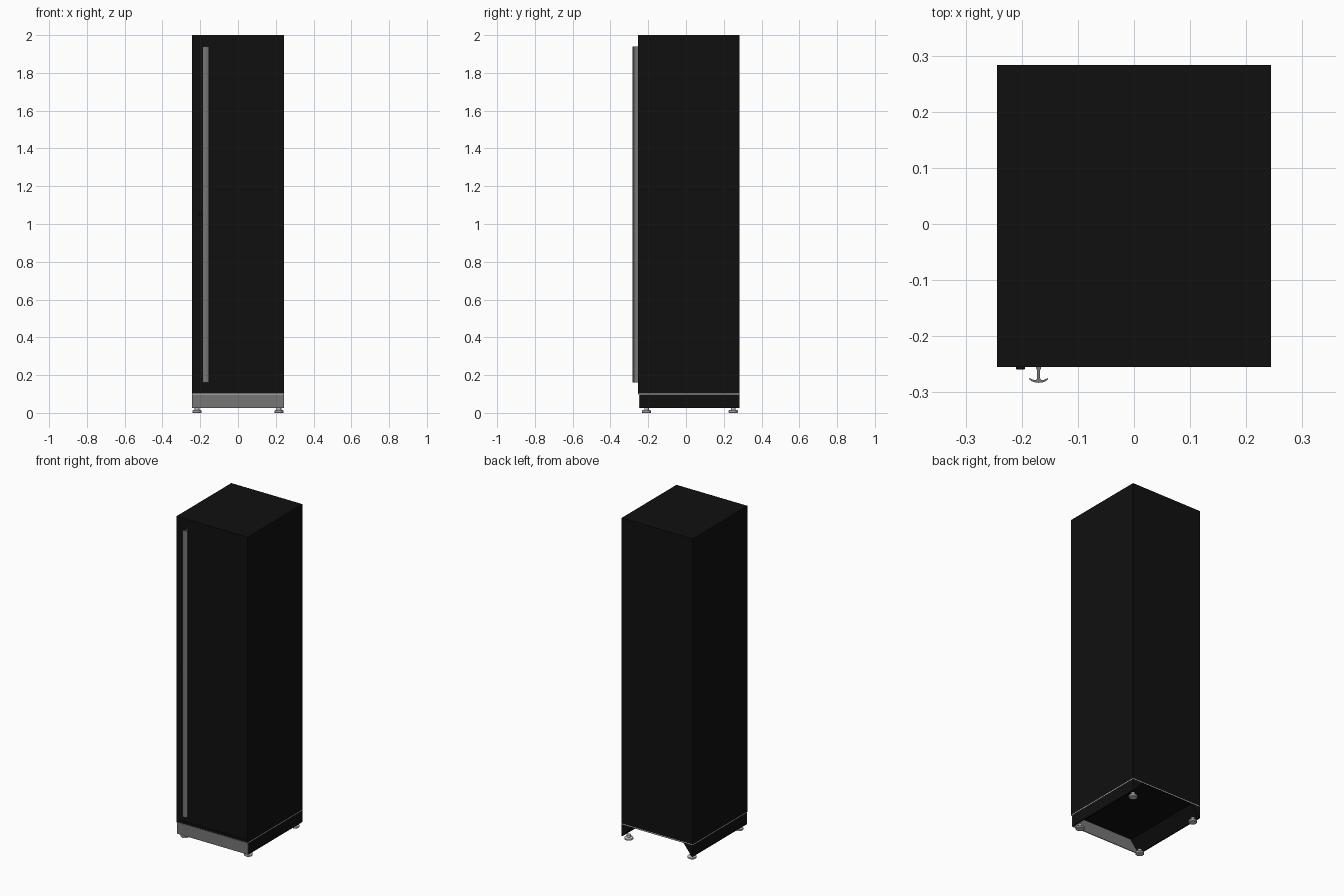
import bpy, bmesh, math

if "Cube" in bpy.data.objects:
    bpy.data.objects.remove(bpy.data.objects["Cube"])

def material(name, c):
    m = bpy.data.materials.new(name)
    m.diffuse_color = (c, c, c, 1)
    m.use_nodes = True
    m.node_tree.nodes["Principled BSDF"].inputs["Base Color"].default_value = m.diffuse_color
    return m

BLACK = material("black_finish", 0.005)
STEEL = material("brushed_steel", 0.18)

def finish(name, bm, mat=None):
    bmesh.ops.recalc_face_normals(bm, faces=bm.faces)
    me = bpy.data.meshes.new(name)
    bm.to_mesh(me)
    bm.free()
    ob = bpy.data.objects.new(name, me)
    bpy.context.collection.objects.link(ob)
    if mat:
        me.materials.append(mat)
    return ob

def box(name, x, y, z, mat=None):
    bm = bmesh.new()
    bmesh.ops.create_cube(bm, size=1)
    for v in bm.verts:
        v.co = [a[0] + (c + 0.5) * (a[1] - a[0]) for a, c in zip((x, y, z), v.co)]
    return finish(name, bm, mat)

def prism(name, pts, vec, mat=None):
    """Extrude a closed 3D outline along a vector."""
    bm = bmesh.new()
    f = bm.faces.new([bm.verts.new(p) for p in pts])
    ext = bmesh.ops.extrude_face_region(bm, geom=[f], use_keep_orig=True)
    new = [g for g in ext["geom"] if isinstance(g, bmesh.types.BMVert)]
    bmesh.ops.translate(bm, verts=new, vec=vec)
    return finish(name, bm, mat)

def smooth(ob):
    bpy.ops.object.select_all(action='DESELECT')
    ob.select_set(True)
    bpy.context.view_layer.objects.active = ob
    bpy.ops.object.shade_smooth_by_angle(angle=math.radians(35))

def lathe(name, profile, loc, mat=None, n=24):
    """Stack of rings (radius, z), capped at both ends."""
    bm = bmesh.new()
    rings = [[bm.verts.new((loc[0] + r * math.cos(2 * math.pi * i / n),
                            loc[1] + r * math.sin(2 * math.pi * i / n),
                            loc[2] + z)) for i in range(n)] for r, z in profile]
    for a, b in zip(rings, rings[1:]):
        for i in range(n):
            bm.faces.new((a[i], a[(i + 1) % n], b[(i + 1) % n], b[i]))
    bm.faces.new(rings[0])
    bm.faces.new(rings[-1])
    ob = finish(name, bm, mat)
    smooth(ob)
    return ob

W, BACK, FRONT = 0.244, 0.283, -0.255

# Cabinet carcass
box("cabinet_body", (-W, W), (-0.205, BACK), (0.102, 2.0), BLACK)

# Door slab with a slightly recessed front panel
bm = bmesh.new()
bmesh.ops.create_cube(bm, size=1)
for v in bm.verts:
    v.co = (v.co.x * 2 * W, FRONT + (v.co.y + 0.5) * 0.05, 0.102 + (v.co.z + 0.5) * 1.898)
bm.normal_update()
front = [f for f in bm.faces if f.normal.y < -0.9]
bmesh.ops.inset_region(bm, faces=front, thickness=0.022)
bmesh.ops.inset_region(bm, faces=front, thickness=0.001, depth=-0.002)
finish("door", bm, BLACK)

# Thin light trim between cabinet and plinth
box("plinth_trim", (-W, W), (FRONT, BACK), (0.098, 0.102))

# Plinth: sloped side skirts, open at the back, grey kick plate in front
for side, s in (("left", -1), ("right", 1)):
    outline = [(s * x, -0.244, z) for x, z in
               ((W, 0.025), (0.238, 0.025), (0.178, 0.098), (W, 0.098))]
    prism(side + "_skirt", outline, (0, BACK + 0.244, 0), BLACK)
box("recess_ceiling", (-0.2, 0.2), (-0.24, BACK), (0.095, 0.098), BLACK)
box("kick_plate", (-W, W), (-0.248, -0.243), (0.025, 0.098), STEEL)

# Levelling feet
for fb, y in (("front", -0.209), ("back", 0.251)):
    for lr, x in (("left", -0.217), ("right", 0.217)):
        lathe(f"{fb}_{lr}_foot", [(0.022, 0), (0.025, 0.003), (0.025, 0.011), (0.022, 0.014),
                                  (0.012, 0.016), (0.012, 0.03)], (x, y, 0))

# Handle: T-section bar with a bowed grip
hx = -0.17
half = [(0.0045, -0.253), (0.0045, -0.257), (0.0028, -0.260), (0.0028, -0.275), (0.0045, -0.278)]
back_arc = [(0.010, -0.2775), (0.0165, -0.2745)]
tip = [(0.0170, -0.2765)]
front_arc = [(0.012, -0.2805), (0.006, -0.2825)]
right = half + back_arc + tip + front_arc
outline = right + [(0, -0.283)] + [(-x, y) for x, y in reversed(right)]
handle = prism("door_handle", [(hx + x, y, 0.16) for x, y in outline], (0, 0, 1.78), STEEL)
smooth(handle)

# Small round lock beside the handle
lock = lathe("door_lock", [(0.008, 0), (0.008, 0.006), (0.007, 0.007)], (0, 0, 0), BLACK)
lock.rotation_euler = (math.pi / 2, 0, 0)
lock.location = (-0.202, -0.252, 1.05)
